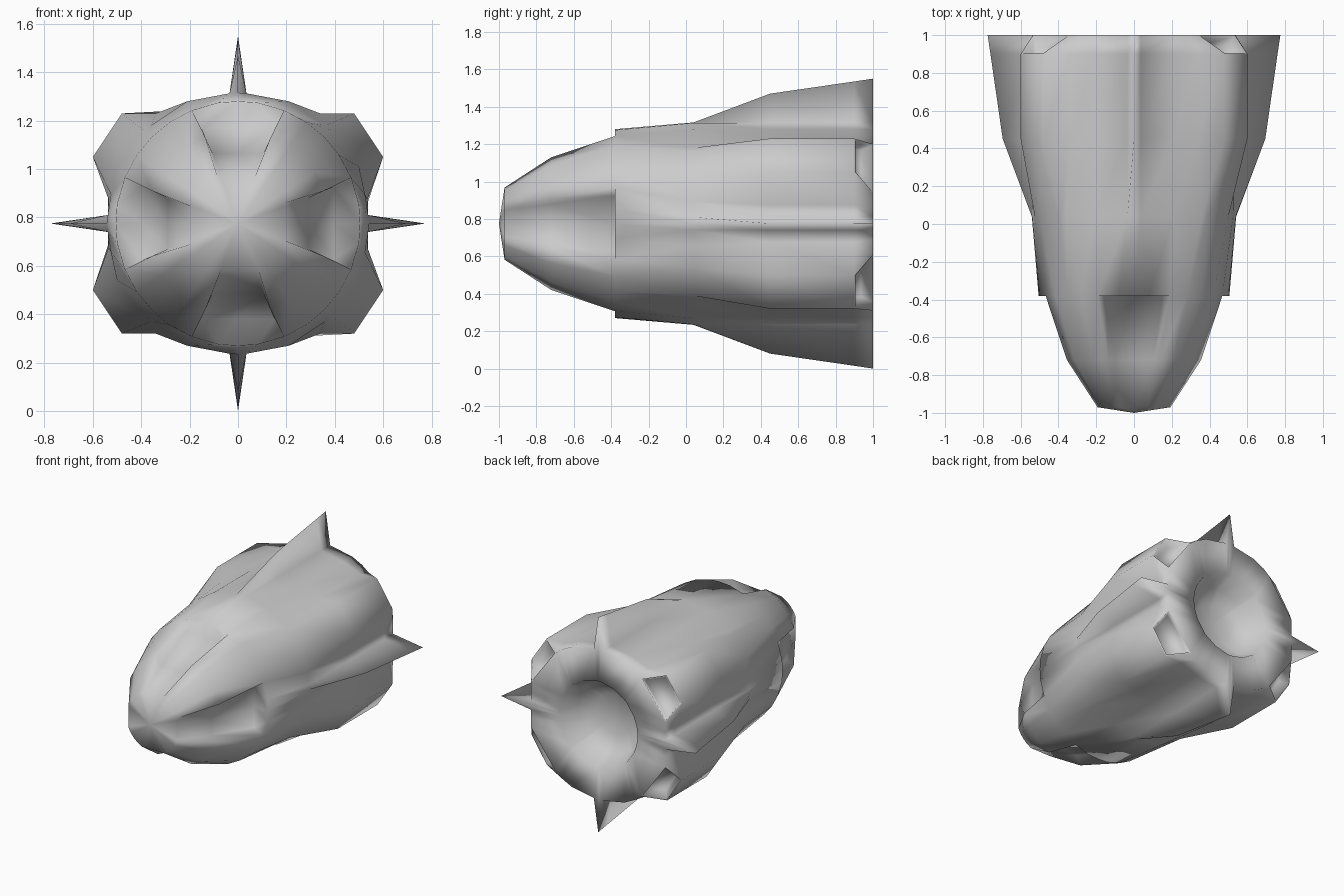
import bpy, bmesh
from math import sin, cos, radians, atan2, hypot

if "Cube" in bpy.data.objects:
    bpy.data.objects.remove(bpy.data.objects["Cube"])

CZ = 0.775  # height of the long axis


def polar(r, deg):
    return (r * sin(radians(deg)), r * cos(radians(deg)))


def front(y, floor, floor_half, rim_half, rim, centre=None):
    """Quarter section with an intake channel on each axis."""
    c = floor if centre is None else centre
    r = hypot(rim_half, rim)
    half = [(0, c), (floor_half, floor), (rim_half, rim), polar(r, 34)]
    return y, half + [polar(r, 45)] + [(b, a) for a, b in reversed(half)]


def rear(y, tip, shoulder, upper, lower, valley):
    """Quarter section with fins on the axes and a boxy diagonal pod."""
    return y, [(0, tip), (.035, .538), (.21, .505), shoulder, upper, lower,
               valley, (.538, .035), (tip, 0)]


def full_ring(q):
    """Mirror a quarter section (top to right) into a closed ring."""
    right = q + [(x, -z) for x, z in reversed(q[:-1])]
    return right + [(-x, z) for x, z in reversed(right[1:-1])]


# hull sections, nose to tail
pod = ((.34, .455), (.48, .455), (.60, .275), (.535, .10))
sections = [
    front(-.97, .193, .070, .085, .193),
    front(-.72, .290, .105, .135, .355),
    front(-.38, .395, .150, .190, .468),
    front(-.38, .500, .080, .190, .468, .505),   # raised intake lip
    rear(.04, .541, (.36, .405), (.39, .385), (.50, .235), (.525, .12)),
    rear(.45, .695, *pod),
    rear(.90, .760, *pod),
    rear(1.0, .775, (.29, .465), (.34, .425), (.535, .16), (.537, .09)),
]
rings = [(y, full_ring(q)) for y, q in sections]

# exhaust dish: circles at the same angles as the lip section
for y, r in ((.995, .31), (.86, .26), (.80, .15)):
    rings.append((y, [(r * cos(atan2(z, x)), r * sin(atan2(z, x)))
                      for x, z in full_ring(sections[4][1])]))

bm = bmesh.new()
loops = [[bm.verts.new((x, y, CZ + z)) for x, z in pts] for y, pts in rings]
n = len(loops[0])
ports = []
for k in range(len(loops) - 1):
    a, b = loops[k], loops[k + 1]
    for i in range(n):
        j = (i + 1) % n
        f = bm.faces.new((a[i], a[j], b[j], b[i]))
        if k == 6 and i in (4, 11, 20, 27):
            ports.append(f)

# close nose tip and dish centre
for loop, y in ((loops[0], -1), (loops[-1], .79)):
    tip = bm.verts.new((0, y, CZ))
    for i in range(n):
        bm.faces.new((loop[i], loop[(i + 1) % n], tip))

bmesh.ops.recalc_face_normals(bm, faces=bm.faces[:])
# recessed ports in the slanted rear of the pods
bmesh.ops.inset_individual(bm, faces=ports, thickness=.012, depth=0)
bmesh.ops.inset_individual(bm, faces=ports, thickness=.015, depth=-.07)
bmesh.ops.remove_doubles(bm, verts=bm.verts[:], dist=.0008)
bmesh.ops.recalc_face_normals(bm, faces=bm.faces[:])
for f in bm.faces:
    f.smooth = True

mesh = bpy.data.meshes.new("hull")
bm.to_mesh(mesh)
bm.free()
hull = bpy.data.objects.new("hull", mesh)
bpy.context.collection.objects.link(hull)
